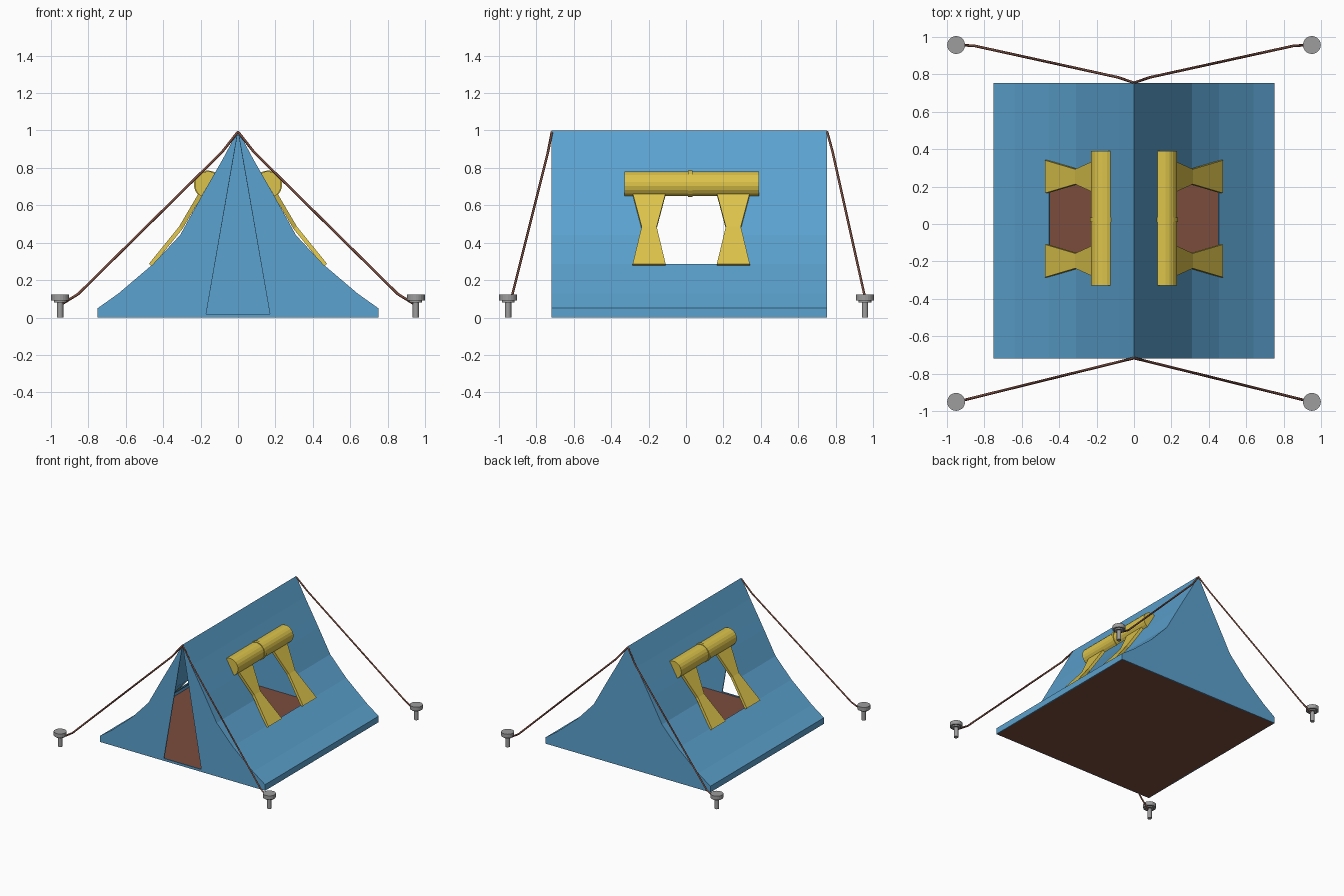
import bpy, bmesh, math
from mathutils import Vector

if "Cube" in bpy.data.objects:
    bpy.data.objects.remove(bpy.data.objects["Cube"])


def material(name, rgb):
    m = bpy.data.materials.new(name)
    m.diffuse_color = (*rgb, 1)
    m.use_nodes = True
    m.node_tree.nodes["Principled BSDF"].inputs["Base Color"].default_value = m.diffuse_color
    return m


BLUE = material("blue canvas", (0.105, 0.36, 0.62))
YELLOW = material("yellow cloth", (0.72, 0.55, 0.07))
BROWN = material("brown", (0.20, 0.072, 0.048))
GREY = material("grey metal", (0.34, 0.34, 0.34))

Y0, Y1 = -0.72, 0.755          # front and back of the tent
WIN = (-0.19, 0.25)            # window range along y
PROFILE = [(0, 1), (0.08, 0.85), (0.16, 0.71), (0.205, 0.63), (0.31, 0.44),
           (0.455, 0.285), (0.64, 0.128), (0.75, 0.05), (0.75, 0)]


def finish(name, bm, mat):
    bmesh.ops.remove_doubles(bm, verts=bm.verts, dist=1e-5)
    bmesh.ops.recalc_face_normals(bm, faces=bm.faces)
    me = bpy.data.meshes.new(name)
    bm.to_mesh(me)
    bm.free()
    me.materials.append(mat)
    ob = bpy.data.objects.new(name, me)
    bpy.context.collection.objects.link(ob)
    return ob


def face(bm, pts):
    return bm.faces.new([bm.verts.new(p) for p in pts])


def solidify(ob, t, offset=-1):
    m = ob.modifiers.new("thickness", 'SOLIDIFY')
    m.thickness, m.offset = t, offset


# Tent canvas: curved sides with windows, closed back, front with door slit
bm = bmesh.new()
ys = [Y0, WIN[0], WIN[1], Y1]
for s in (1, -1):
    for i, ((xa, za), (xb, zb)) in enumerate(zip(PROFILE, PROFILE[1:])):
        for j, (ya, yb) in enumerate(zip(ys, ys[1:])):
            if j == 1 and 2 <= i <= 4:
                continue       # window opening
            face(bm, [(s * xa, ya, za), (s * xb, ya, zb),
                      (s * xb, yb, zb), (s * xa, yb, za)])
    half = [(s * x, z) for x, z in PROFILE]
    door = [(0, 0), (0, 0.02), (s * 0.17, 0.02)]
    face(bm, [(x, Y0, z) for x, z in half + door])
    face(bm, [(x, Y1, z) for x, z in half + [(0, 0)]])
solidify(finish("tent_canvas", bm, BLUE), 0.008)

# Ground sheet
bm = bmesh.new()
bmesh.ops.create_cube(bm, size=1)
for v in bm.verts:
    v.co = (v.co.x * 1.49, (Y0 + Y1) / 2 + v.co.y * (Y1 - Y0 - 0.01), 0.006 + v.co.z * 0.012)
finish("ground_sheet", bm, BROWN)


def half_roll(name, s, r, ya, yb):
    """Half cylinder lying flat on the tent slope."""
    bm = bmesh.new()
    c, tilt = Vector((0.16, 0.71)), math.radians(-60)
    pts = [c + r * Vector((math.cos(a), math.sin(a)))
           for a in (tilt + math.pi * k / 10 for k in range(11))]
    f = face(bm, [(s * p.x, ya, p.y) for p in pts])
    ext = bmesh.ops.extrude_face_region(bm, geom=[f], use_keep_orig=True)["geom"]
    bmesh.ops.translate(bm, vec=(0, yb - ya, 0),
                        verts=[g for g in ext if isinstance(g, bmesh.types.BMVert)])
    finish(name, bm, YELLOW)


# Rolled window covers with tie bands, and hourglass straps beside the windows
for side, s in (("right", 1), ("left", -1)):
    half_roll(f"window_roll_{side}", s, 0.071, -0.33, 0.39)
    half_roll(f"roll_band_{side}", s, 0.076, 0.01, 0.035)
    for k, yc in enumerate((-0.197, 0.253)):
        bm = bmesh.new()
        rows = [(0.2, 0.66, 0.088), (0.306, 0.48, 0.04), (0.468, 0.28, 0.088)]
        for (xa, za, wa), (xb, zb, wb) in zip(rows, rows[1:]):
            face(bm, [(s * xa, yc - wa, za), (s * xb, yc - wb, zb),
                      (s * xb, yc + wb, zb), (s * xa, yc + wa, za)])
        solidify(finish(f"window_strap_{side}_{k + 1}", bm, YELLOW), 0.022, 0)


def cone(bm, r1, r2, z1, z2, x, y, n=20):
    geo = bmesh.ops.create_cone(bm, cap_ends=True, segments=n, radius1=r1,
                                radius2=r2, depth=z2 - z1)
    bmesh.ops.translate(bm, vec=(x, y, (z1 + z2) / 2), verts=geo["verts"])


# Pegs and guy ropes at the four corners
for side, s in (("right", 1), ("left", -1)):
    for end, ridge, bend, low, peg in (("front", -0.717, -0.738, -0.928, -0.951),
                                       ("back", 0.755, 0.784, 0.953, 0.957)):
        bm = bmesh.new()
        cone(bm, 0.017, 0.017, 0, 0.085, s * 0.951, peg)
        cone(bm, 0.034, 0.034, 0.08, 0.09, s * 0.951, peg)
        cone(bm, 0.048, 0.048, 0.09, 0.122, s * 0.951, peg)
        finish(f"peg_{end}_{side}", bm, GREY)

        cu = bpy.data.curves.new(f"guy_rope_{end}_{side}", 'CURVE')
        cu.dimensions = '3D'
        cu.bevel_depth, cu.bevel_resolution = 0.007, 0
        cu.use_fill_caps = True
        sp = cu.splines.new('POLY')
        path = [(0, ridge, 0.993), (s * 0.085, bend, 0.885),
                (s * 0.855, low, 0.125), (s * 0.945, peg, 0.07)]
        sp.points.add(len(path) - 1)
        for p, co in zip(sp.points, path):
            p.co = (*co, 1)
        cu.materials.append(BROWN)
        ob = bpy.data.objects.new(cu.name, cu)
        bpy.context.collection.objects.link(ob)
